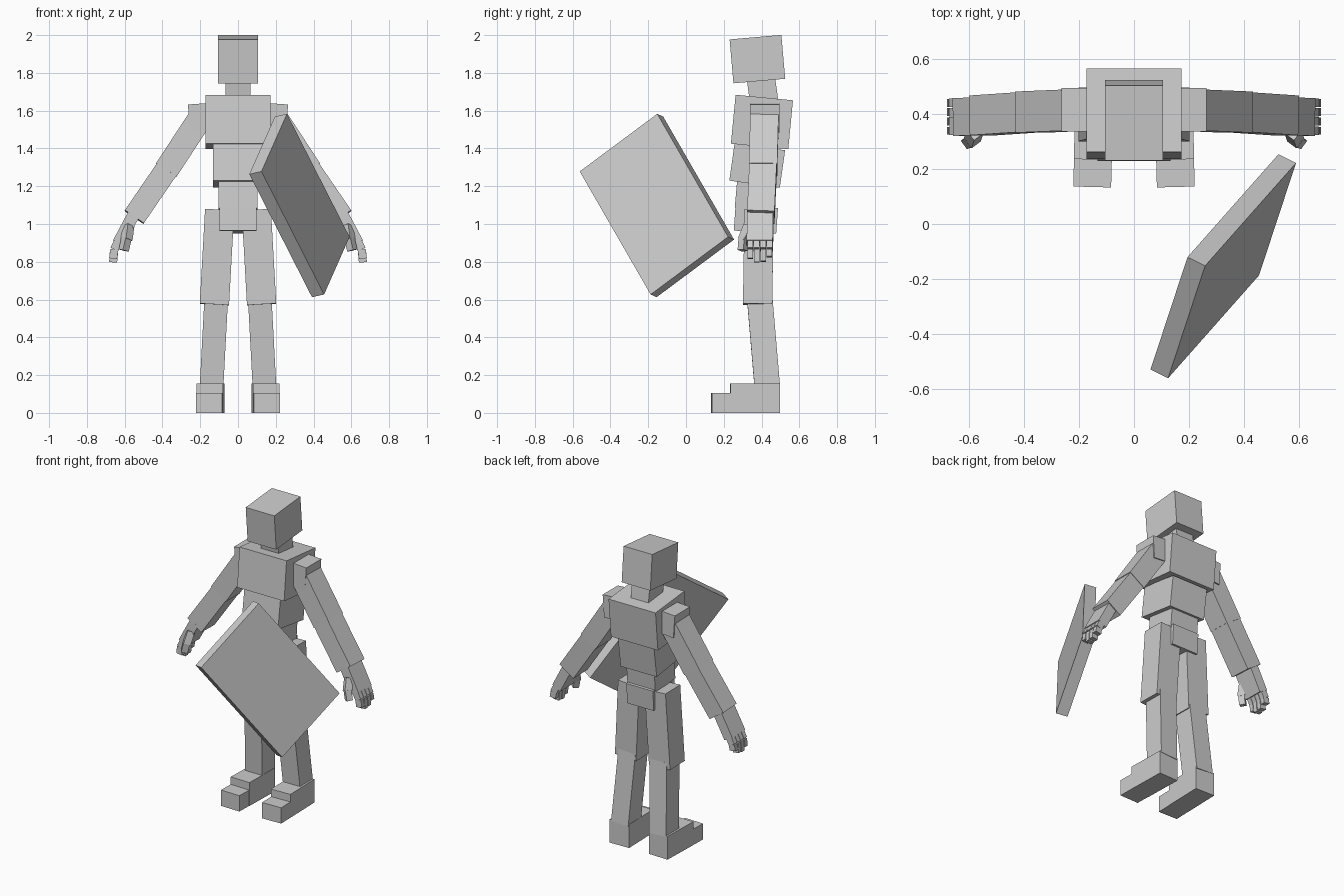
import bpy
import bmesh
from math import radians
from mathutils import Vector, Matrix, Euler

cube = bpy.data.objects.get("Cube")
if cube:
    bpy.data.objects.remove(cube, do_unlink=True)

GREY = (0.6, 0.6, 0.6, 1.0)
mat = bpy.data.materials.new("plain_grey")
mat.use_nodes = True
mat.diffuse_color = GREY
mat.node_tree.nodes["Principled BSDF"].inputs["Base Color"].default_value = GREY


def block(name, centre, size, basis):
    """A cuboid of the given size, turned by a rotation matrix."""
    bm = bmesh.new()
    bmesh.ops.create_cube(bm, size=1.0)
    bmesh.ops.scale(bm, vec=size, verts=bm.verts)
    mesh = bpy.data.meshes.new(name)
    bm.to_mesh(mesh)
    bm.free()
    mesh.materials.append(mat)
    obj = bpy.data.objects.new(name, mesh)
    obj.matrix_world = Matrix.Translation(centre) @ basis.to_4x4()
    bpy.context.collection.objects.link(obj)
    return obj


def box(name, centre, size, pitch=0, roll=0, yaw=0):
    turn = Euler([radians(a) for a in (pitch, roll, yaw)]).to_matrix()
    return block(name, centre, size, turn)


def limb(name, side, start, end, width, depth, hint=(0, 1, 0)):
    """A cuboid running from start to end, mirrored by side."""
    a, b, h = (Vector((p[0] * side, p[1], p[2])) for p in (start, end, hint))
    up = (a - b).normalized()
    back = (h - up * h.dot(up)).normalized()
    across = back.cross(up)
    basis = Matrix((across, back, up)).transposed()
    return block(name, (a + b) / 2, (width, depth, (a - b).length), basis)


# Head and trunk
box("head", (0, 0.378, 1.873), (0.21, 0.275, 0.233), pitch=5)
box("neck", (0, 0.405, 1.71), (0.13, 0.15, 0.16), pitch=8)
box("chest", (0, 0.402, 1.54), (0.345, 0.305, 0.26), pitch=-5.5)
box("ribs", (0, 0.377, 1.31), (0.265, 0.27, 0.2), pitch=-8)
box("waist", (0, 0.37, 1.16), (0.205, 0.21, 0.17), pitch=-5)
box("pelvis", (0, 0.37, 1.025), (0.195, 0.225, 0.135), pitch=-4)

for label, s in (("left", 1), ("right", -1)):
    # Leg and stepped foot
    limb(label + "_thigh", s, (0.097, 0.387, 1.075), (0.125, 0.379, 0.574), 0.155, 0.155)
    limb(label + "_shin", s, (0.115, 0.39, 0.61), (0.14, 0.43, 0.14), 0.125, 0.135)
    box(label + "_foot", (s * 0.146, 0.365, 0.0775), (0.14, 0.26, 0.155), yaw=s * 1.5)
    box(label + "_toes", (s * 0.151, 0.19, 0.0525), (0.138, 0.11, 0.105), yaw=s * 1.5)

    # Arm
    box(label + "_shoulder", (s * 0.185, 0.417, 1.563), (0.15, 0.158, 0.15), roll=s * 4)
    limb(label + "_upper_arm", s, (0.21, 0.415, 1.545), (0.379, 0.408, 1.287), 0.13, 0.15)
    limb(label + "_forearm", s, (0.372, 0.408, 1.297), (0.55, 0.396, 1.037), 0.122, 0.145)

    # Hand: palm, four two-part fingers and a thumb
    limb(label + "_palm", s, (0.55, 0.393, 1.055), (0.632, 0.39, 0.9), 0.065, 0.138)
    for i, reach in enumerate((0.02, 0.0, 0.005, 0.03)):
        y = 0.34 + 0.034 * i
        knuckle = (0.628, y, 0.92)
        middle = (0.655, y, 0.865)
        tip = (0.661, y, 0.797 + reach)
        limb(f"{label}_finger_{i + 1}_base", s, knuckle, middle, 0.044, 0.031)
        limb(f"{label}_finger_{i + 1}_tip", s, middle, tip, 0.042, 0.029)
    lean = (0.6, 0.8, 0)
    limb(label + "_thumb_base", s, (0.58, 0.335, 0.99), (0.59, 0.305, 0.915), 0.045, 0.045, lean)
    limb(label + "_thumb_tip", s, (0.59, 0.305, 0.925), (0.605, 0.3, 0.86), 0.04, 0.038, lean)

# Tilted rectangular panel, set by one corner and its two neighbours
corner = Vector((0.26, -0.15, 1.585))
short = Vector((-0.135, -0.41, -0.305))
long = Vector((0.33, 0.37, -0.655))
normal = short.cross(long).normalized()
thick = 0.073
short_dir = short.normalized()
basis = Matrix((short_dir, normal.cross(short_dir), normal)).transposed()
block("shield", corner + (short + long - normal * thick) / 2,
      (short.length, long.length, thick), basis)
